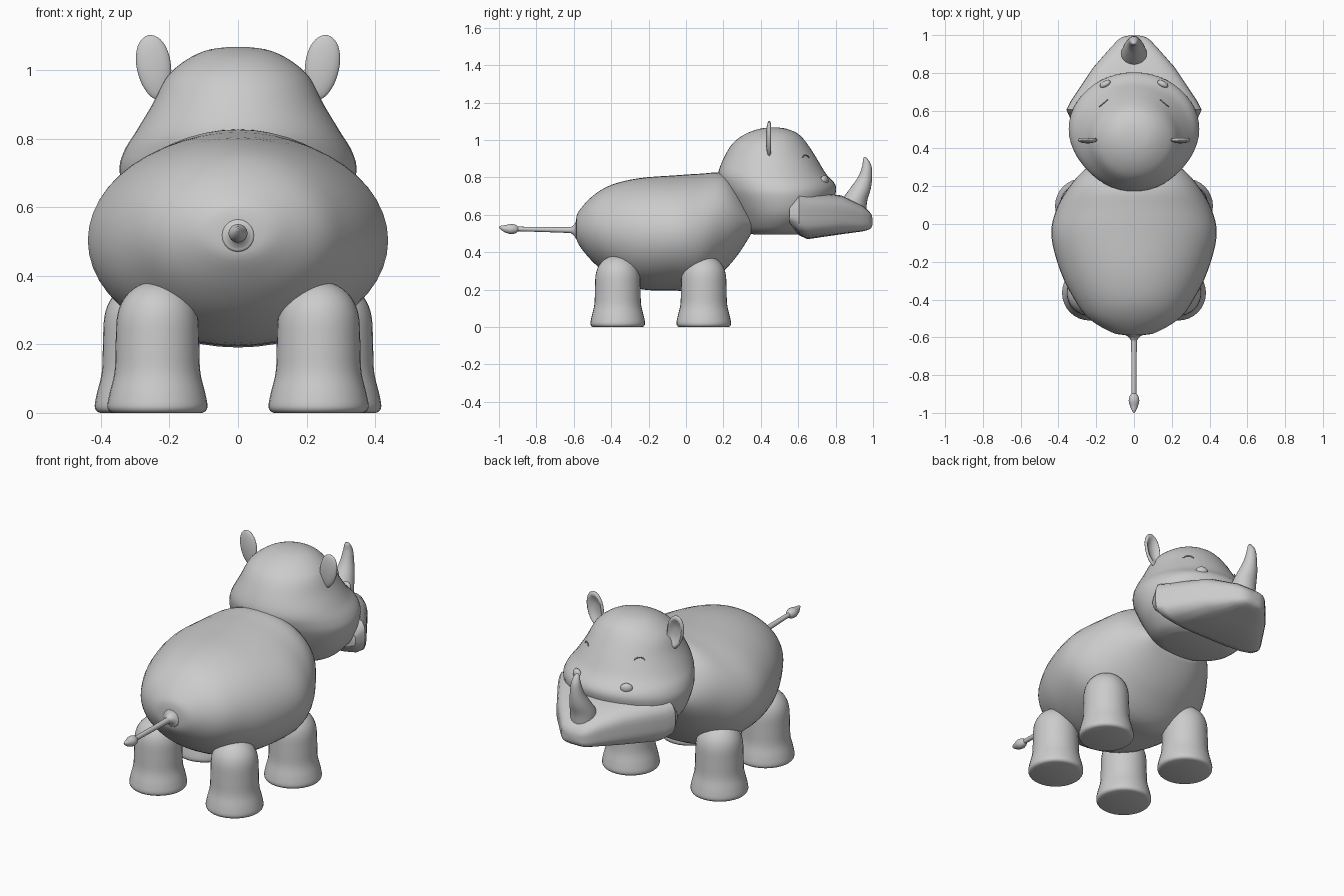
import bpy, bmesh
from math import sin, cos, pi, radians
from mathutils import Matrix

if "Cube" in bpy.data.objects:
    bpy.data.objects.remove(bpy.data.objects["Cube"])


def finish(bm, name, angle=50):
    bmesh.ops.recalc_face_normals(bm, faces=bm.faces)
    me = bpy.data.meshes.new(name)
    bm.to_mesh(me)
    bm.free()
    ob = bpy.data.objects.new(name, me)
    bpy.context.collection.objects.link(ob)
    bpy.ops.object.select_all(action='DESELECT')
    ob.select_set(True)
    bpy.context.view_layer.objects.active = ob
    bpy.ops.object.shade_smooth_by_angle(angle=radians(angle))
    return ob


def spline(rows, steps):
    """Catmull-Rom interpolation of section rows."""
    out = []
    for i in range(len(rows) - 1):
        a, b, c, d = (rows[max(0, min(len(rows) - 1, i + k))] for k in (-1, 0, 1, 2))
        for s in range(steps):
            t = s / steps
            out.append([q + 0.5 * t * (r - p + t * (2*p - 5*q + 4*r - w + t * (3*(q - r) + w - p)))
                        for p, q, r, w in zip(a, b, c, d)])
    return out + [list(rows[-1])]


def loft(name, rows, axis, x0=0.0, n=40, steps=4, power=2.0, angle=50):
    """Rows: position along axis, cross centre, half width x, half size across."""
    bm = bmesh.new()
    rings = []
    for pos, c, rx, rc in (spline(rows, steps) if steps > 1 else rows):
        ring = []
        for i in range(n):
            u, v = cos(2 * pi * i / n), sin(2 * pi * i / n)
            k = (abs(u) ** power + abs(v) ** power) ** (-1 / power)
            a, b = x0 + rx * u * k, c + rc * v * k
            ring.append(bm.verts.new((a, pos, b) if axis == 'y' else (a, b, pos)))
        rings.append(ring)
    for r, s in zip(rings, rings[1:]):
        for i in range(n):
            j = (i + 1) % n
            bm.faces.new((r[i], r[j], s[j], s[i]))
    bm.faces.new(rings[0])
    bm.faces.new(rings[-1])
    return finish(bm, name, angle)


# Barrel body, narrowing into the neck
loft("body", [(-.588, .53, .05, .045), (-.573, .53, .12, .09), (-.5, .525, .24, .175),
              (-.4, .515, .315, .245), (-.25, .5, .39, .296), (-.06, .503, .438, .308),
              (.08, .51, .41, .31), (.2, .56, .34, .262), (.28, .57, .27, .18),
              (.35, .56, .18, .06)], 'y', n=48)

# Head
loft("head", [(.495, .49, .17, .13), (.52, .49, .24, .175), (.6, .51, .315, .24),
              (.7, .505, .345, .29), (.76, .492, .334, .307), (.82, .46, .298, .288),
              (.9, .45, .25, .25), (.98, .448, .208, .2), (1.03, .458, .15, .145),
              (1.058, .465, .09, .08), (1.067, .467, .03, .025)], 'z', n=48)

# Wedge-shaped snout with a rounded tip
loft("snout", [(.553, .605, .335, .055), (.605, .612, .358, .122), (.65, .598, .335, .128),
               (.83, .6, .215, .104), (.94, .581, .118, .07), (.975, .571, .085, .052),
               (.99, .567, .062, .038), (.997, .565, .03, .018)],
     'y', n=32, steps=1, power=4.0, angle=45)

# Curved nose horn
loft("horn", [(.62, .895, .068, .068), (.68, .903, .067, .067), (.74, .932, .053, .056),
              (.80, .957, .036, .038), (.86, .967, .025, .025), (.895, .96, .015, .014),
              (.908, .956, .004, .004)], 'z', n=24)

# Tail with flared root, and its tuft
loft("tail", [(-.55, .518, .06, .06), (-.586, .518, .048, .048), (-.594, .518, .036, .036),
              (-.61, .518, .02, .02), (-.65, .519, .015, .015), (-.92, .525, .012, .012)],
     'y', n=20)
loft("tail_tuft", [(-.895, .524, .01, .01), (-.91, .524, .022, .022), (-.935, .524, .028, .027),
                   (-.965, .525, .02, .02), (-.985, .53, .012, .013), (-1.0, .535, .003, .003)],
     'y', n=16)

# Legs: shared radius profile
LEG = [(0, .13), (.006, .141), (.022, .146), (.06, .139), (.12, .125), (.2, .122),
       (.28, .118), (.33, .1), (.365, .066), (.385, .02)]
for side, s in (("left", -1), ("right", 1)):
    for part, x, y in (("front", .272, .095), ("rear", .235, -.365)):
        loft(f"{part}_leg_{side}", [(z, y, r, r) for z, r in LEG], 'z', x0=s * x, n=32)

    # Cupped ear
    bm = bmesh.new()
    bmesh.ops.create_uvsphere(bm, u_segments=32, v_segments=20, radius=1)
    for v in bm.verts:
        x, y, z = v.co
        d2 = x * x + z * z
        if y > 0 and d2 < .65:
            y -= 1.5 * (1 - d2 / .65) + .1
            y = max(y, -.45)
        v.co = (x * .05 * (1 + .1 * z), y * .018, z * .095)
    bmesh.ops.transform(bm, verts=bm.verts, matrix=Matrix.Translation((s * .245, .445, 1.008))
                        @ Matrix.Rotation(s * radians(9), 4, 'Y'))
    finish(bm, f"ear_{side}")

    # Eye
    bm = bmesh.new()
    bmesh.ops.create_uvsphere(bm, u_segments=20, v_segments=12, radius=1)
    bmesh.ops.transform(bm, verts=bm.verts, matrix=Matrix.Translation((s * .152, .74, .785))
                        @ Matrix.Rotation(s * radians(-28), 4, 'Z')
                        @ Matrix.Diagonal((.032, .018, .026, 1)))
    finish(bm, f"eye_{side}")

    # Thin brow arc
    cu = bpy.data.curves.new(f"brow_{side}", 'CURVE')
    cu.dimensions = '3D'
    cu.bevel_depth = .003
    sp = cu.splines.new('POLY')
    pts = [(.14, .658, .907), (.15, .649, .917), (.162, .639, .92), (.174, .629, .916), (.183, .622, .905)]
    sp.points.add(len(pts) - 1)
    for p, (x, y, z) in zip(sp.points, pts):
        p.co = (s * x, y, z, 1)
    bpy.context.collection.objects.link(bpy.data.objects.new(f"brow_{side}", cu))
